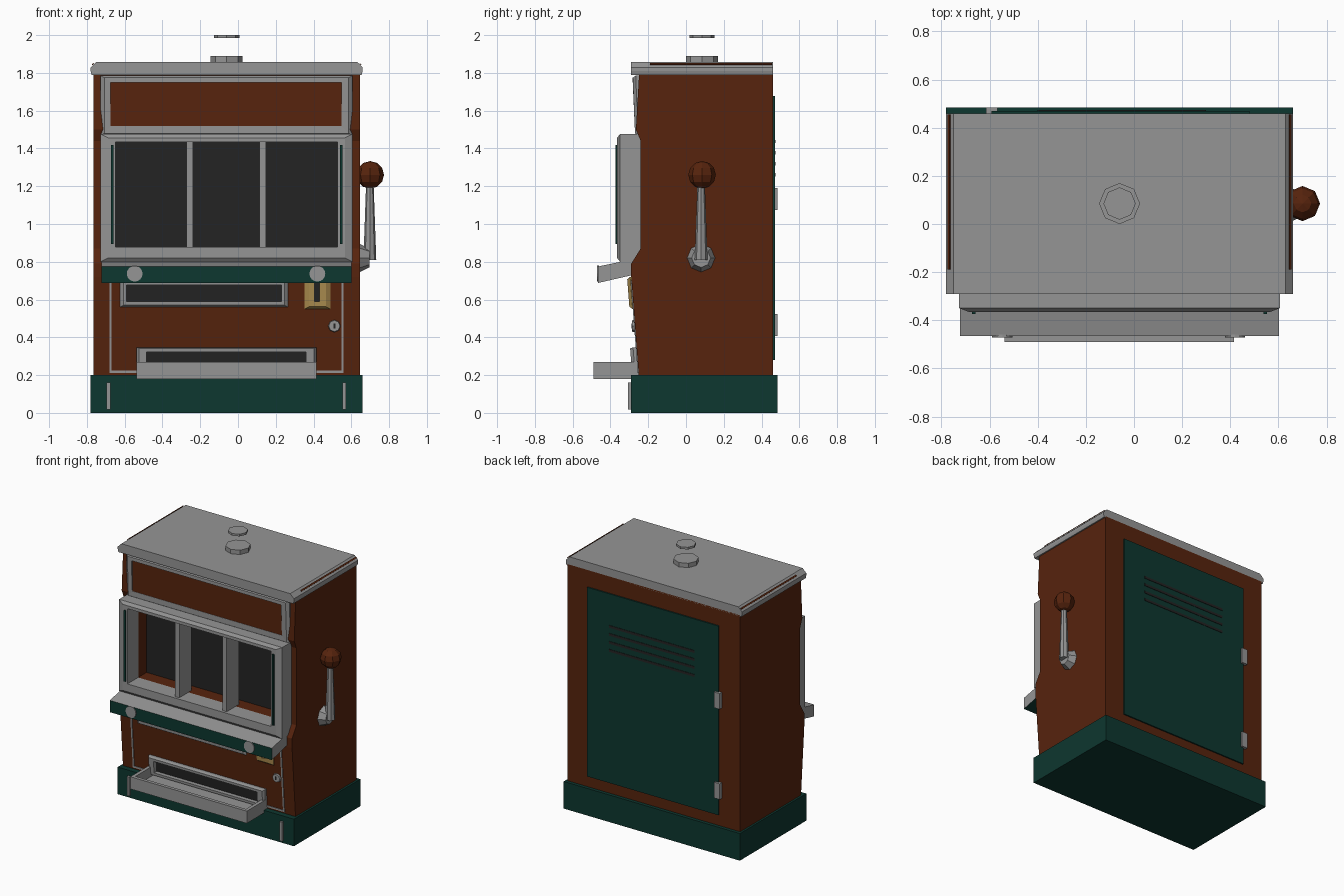
import bpy, bmesh, math
from mathutils import Matrix, Vector

cube = bpy.data.objects.get("Cube")
if cube:
    bpy.data.objects.remove(cube, do_unlink=True)


def material(name, r, g, b):
    m = bpy.data.materials.new(name)
    m.use_nodes = True
    m.diffuse_color = (r, g, b, 1)
    m.node_tree.nodes["Principled BSDF"].inputs["Base Color"].default_value = (r, g, b, 1)
    return m


SILVER = material("silver", 0.30, 0.30, 0.30)
BROWN = material("red brown", 0.095, 0.017, 0.004)
GREEN = material("dark green", 0.004, 0.038, 0.029)
DARK = material("dark glass", 0.017, 0.017, 0.017)
GOLD = material("gold", 0.42, 0.27, 0.08)

CX = -0.06  # cabinet centre line


def finish(name, bm, *mats):
    bmesh.ops.recalc_face_normals(bm, faces=bm.faces)
    me = bpy.data.meshes.new(name)
    bm.to_mesh(me)
    bm.free()
    for m in mats:
        me.materials.append(m)
    ob = bpy.data.objects.new(name, me)
    bpy.context.collection.objects.link(ob)
    return ob


def box(name, x, y, z, mat):
    """Box from (low, high) pairs."""
    bm = bmesh.new()
    bmesh.ops.create_cube(bm, size=1)
    for v in bm.verts:
        v.co = [p[0] if c < 0 else p[1] for p, c in zip((x, y, z), v.co)]
    return finish(name, bm, mat)


def prism(name, profile, axis, low, high, *mats):
    """Extrude a 2D profile along x (profile y, z) or y (profile x, z)."""
    bm = bmesh.new()
    place = lambda a, b, t: (t, a, b) if axis == "x" else (a, t, b)
    face = bm.faces.new([bm.verts.new(place(a, b, low)) for a, b in profile])
    ext = bmesh.ops.extrude_face_region(bm, geom=[face])["geom"]
    vec = Vector(place(0, 0, high - low))
    bmesh.ops.translate(bm, vec=vec, verts=[v for v in ext if isinstance(v, bmesh.types.BMVert)])
    return finish(name, bm, *mats)


def cone(name, r1, r2, depth, loc, axis, mat, sides=8):
    rot = {"x": Matrix.Rotation(math.pi / 2, 4, "Y"),
           "y": Matrix.Rotation(math.pi / 2, 4, "X"), "z": Matrix()}[axis]
    bm = bmesh.new()
    bmesh.ops.create_cone(bm, cap_ends=True, segments=sides, radius1=r1, radius2=r2,
                          depth=depth, matrix=Matrix.Translation(loc) @ rot)
    return finish(name, bm, mat)


def slope(z):
    """Front of the leaning lower panel."""
    return -0.25 - 0.04 * (z - 0.2) / 0.52


def surround(name, outer, inner, bevel, back, front, mat, lean=None):
    """Rectangular frame with a bevelled rim; rectangles are x0, x1, z0, z1."""
    x0, x1, z0, z1 = outer
    rim = (x0 + bevel, x1 - bevel, z0 + bevel * .5, z1 - bevel * .5)
    loops = [(outer, back), (outer, front + .016), (rim, front), (inner, front), (inner, back)]
    bm = bmesh.new()
    rings = []
    for (a, b, c, d), y in loops:
        rings.append([bm.verts.new((px, y + (lean(pz) if lean else 0), pz))
                      for px, pz in ((a, c), (b, c), (b, d), (a, d))])
    for p, q in zip(rings, rings[1:] + rings[:1]):
        for i in range(4):
            j = (i + 1) % 4
            bm.faces.new((p[i], p[j], q[j], q[i]))
    return finish(name, bm, mat)


# Plinth and cabinet
box("plinth", (-.78, .66), (-.29, .485), (0, .2), GREEN)
body = prism("cabinet", [(.46, .2), (.46, 1.8), (-.248, 1.8), (-.265, 1.5), (-.24, 1.44),
                         (-.24, .87), (-.29, .79), (-.29, .72), (-.25, .2)],
             "x", -.765, .645, BROWN)

# Reel window recess cut into the cabinet
cutter = box("window_cutter", (-.648, .526), (-.5, -.135), (.878, 1.434), BROWN)
cutter.hide_render = True
mod = body.modifiers.new("window", "BOOLEAN")
mod.object, mod.solver = cutter, "EXACT"
bpy.context.view_layer.objects.active = body
bpy.ops.object.modifier_apply(modifier=mod.name)
bpy.data.objects.remove(cutter, do_unlink=True)

# Reel window: frame, glass, dividers and edge strips
surround("window_frame", (-.727, .606, .8, 1.476), (-.648, .526, .878, 1.434), .04, -.235, -.365, SILVER)
box("reel_glass", (-.648, .526), (-.142, -.134), (.878, 1.434), DARK)
for i, x in enumerate((-.255, .132)):
    box(f"reel_divider_{i}", (x - .017, x + .017), (-.345, -.2), (.878, 1.434), SILVER)
for i, x in enumerate((-.666, .546)):
    box(f"window_strip_{i}", (x - .007, x + .007), (-.374, -.36), (.894, 1.418), GREEN)

# Upper sign
surround("sign_frame", (-.727, .606, 1.47, 1.785), (-.675, .548, 1.52, 1.75), .02, .02, -.02, SILVER,
         lambda z: -.262 if z > 1.6 else -.25)
box("sign_panel", (-.68, .553), (-.268, -.24), (1.515, 1.755), BROWN)

# Chamfered top cap with side strips
prism("top_cap", [(-.775, 1.79), (-.78, 1.81), (-.78, 1.828), (-.75, 1.858), (.63, 1.858),
                  (.66, 1.828), (.66, 1.81), (.655, 1.79)], "y", -.29, .46, SILVER)
for i, s in enumerate((-1, 1)):
    prism(f"cap_strip_{i}", [(CX + s * .711, 1.841), (CX + s * .714, 1.844),
                             (CX + s * .706, 1.852), (CX + s * .703, 1.849)], "y", -.19, .455, BROWN)

# Top lamp
cone("lamp_base", .085, .085, .036, (CX, .085, 1.872), "z", SILVER)
cone("lamp_cap", .067, .067, .016, (CX, .085, 1.992), "z", SILVER)

# Button shelf: green front and underside
shelf = prism("button_shelf", [(-.465, .688), (-.465, .775), (-.26, .818), (-.26, .735)],
              "x", -.722, .602, SILVER, GREEN)
for p in shelf.data.polygons:
    if p.normal.y < -.5 or p.normal.z < -.5:
        p.material_index = 1
for i, x in enumerate((-.547, .42)):
    cone(f"button_{i}", .042, .042, .012, (x, -.466, .737), "y", SILVER, 16)

# Lower panel trim
for i, x in enumerate((-.675, .553)):
    prism(f"panel_trim_{i}", [(slope(z) + d, z) for z, d in
                              ((.21, .01), (.21, -.005), (.7, -.005), (.7, .01))],
          "x", x - .006, x + .006, SILVER)
box("panel_trim_bottom", (-.675, .553), (-.257, -.24), (.212, .224), SILVER)


def leaning_plate(name, x, z, lift, mat):
    prism(name, [(slope(h) - d, h) for h, d in
                 ((z[0], -.003), (z[0], lift), (z[1], lift), (z[1], -.003))], "x", *x, mat)


# Display, coin slot and lock
surround("display_frame", (-.627, .267, .56, .72), (-.59, .23, .59, .677), .02, .01, -.014, SILVER, slope)
leaning_plate("display_glass", (-.592, .232), (.588, .679), .003, DARK)
surround("coin_plate", (.352, .49, .55, .72), (.405, .432, .59, .7), .025, .01, -.022, GOLD, slope)
leaning_plate("coin_slot", (.403, .434), (.588, .702), .004, DARK)
cone("lock", .036, .03, .03, (.51, slope(.46), .46), "y", SILVER)
box("keyhole", (.505, .515), (-.288, -.28), (.448, .472), DARK)

# Payout opening and tray
surround("payout_frame", (-.537, .415, .21, .347), (-.485, .36, .235, .322), .012, .02, -.035, SILVER, slope)
leaning_plate("payout_opening", (-.487, .362), (.233, .324), .004, DARK)
box("tray_floor", (-.537, .415), (-.49, -.245), (.18, .2), SILVER)
box("tray_front", (-.537, .415), (-.49, -.465), (.18, .27), SILVER)
for i, x in enumerate((-.537, .39)):
    box(f"tray_side_{i}", (x, x + .025), (-.49, -.245), (.18, .27), SILVER)

# Plinth bars
for i, x in enumerate((-.685, .563)):
    box(f"plinth_bar_{i}", (x - .01, x + .01), (-.306, -.28), (.018, .16), SILVER)

# Pull lever
cone("lever_hub", .074, .05, .05, (.67, .08, .82), "x", SILVER)
cone("lever_arm", .034, .02, .4, (.698, .08, 1.01), "z", SILVER)
bm = bmesh.new()
bmesh.ops.create_uvsphere(bm, u_segments=8, v_segments=6, radius=.073,
                          matrix=Matrix.Translation((.7, .085, 1.26)))
finish("lever_knob", bm, BROWN)

# Rear door with vents and hinges
box("rear_door", (-.593, .48), (.45, .47), (.28, 1.677), GREEN)
for i in range(4):
    z = 1.437 - i * .059
    box(f"vent_{i}", (-.4, .3), (.467, .473), (z - .009, z + .009), DARK)
for i, z in enumerate((.465, 1.132)):
    box(f"hinge_{i}", (-.615, -.568), (.455, .485), (z - .058, z + .058), SILVER)
